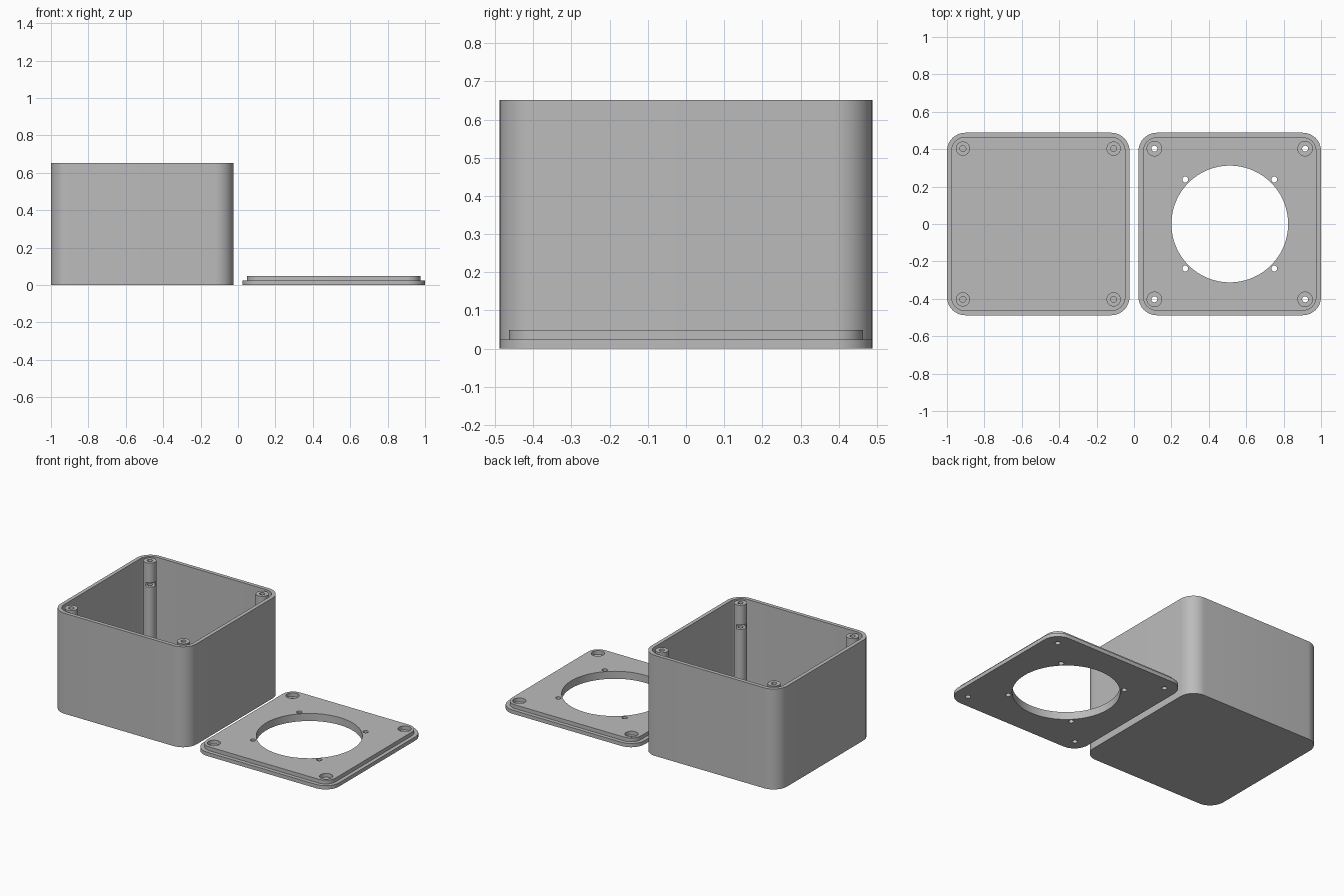
import bpy, bmesh, math
from mathutils import Matrix, Vector

if "Cube" in bpy.data.objects:
    bpy.data.objects.remove(bpy.data.objects["Cube"], do_unlink=True)

HALF, HEIGHT, WALL, RADIUS = 0.488, 0.652, 0.0245, 0.098
BOX_X, LID_X = -0.512, 0.512
POST, POST_R, SCREW_R = 0.403, 0.038, 0.016
CORNERS = [(sx, sy) for sx in (-1, 1) for sy in (-1, 1)]

grey = bpy.data.materials.new("plain grey")
grey.use_nodes = True
grey.diffuse_color = (0.5, 0.5, 0.5, 1)
grey.node_tree.nodes["Principled BSDF"].inputs["Base Color"].default_value = (0.5, 0.5, 0.5, 1)


def rounded_square(half, radius, steps=12):
    """Outline of a square with rounded corners."""
    pts = []
    for k, (sx, sy) in enumerate([(1, 1), (-1, 1), (-1, -1), (1, -1)]):
        for i in range(steps + 1):
            a = math.pi / 2 * (k + i / steps)
            pts.append((sx * (half - radius) + radius * math.cos(a),
                        sy * (half - radius) + radius * math.sin(a)))
    return pts


def circle(radius, x=0, y=0, sides=32):
    return [(x + radius * math.cos(2 * math.pi * i / sides),
             y + radius * math.sin(2 * math.pi * i / sides)) for i in range(sides)]


def prism(bm, outline, z0, z1):
    """Extrude an outline from z0 to z1."""
    low = bm.faces.new([bm.verts.new((x, y, z0)) for x, y in outline])
    top = bmesh.ops.extrude_face_region(bm, geom=[low])
    verts = [g for g in top["geom"] if isinstance(g, bmesh.types.BMVert)]
    bmesh.ops.translate(bm, verts=verts, vec=(0, 0, z1 - z0))


def make(name, bm, x):
    bmesh.ops.recalc_face_normals(bm, faces=bm.faces)
    mesh = bpy.data.meshes.new(name)
    bm.to_mesh(mesh)
    bm.free()
    ob = bpy.data.objects.new(name, mesh)
    ob.location.x = x
    bpy.context.collection.objects.link(ob)
    mesh.materials.append(grey)
    return ob


def combine(ob, other, operation):
    """Apply a boolean and drop the helper."""
    mod = ob.modifiers.new(operation, 'BOOLEAN')
    mod.operation, mod.object, mod.solver = operation, other, 'EXACT'
    bpy.context.view_layer.objects.active = ob
    bpy.ops.object.modifier_apply(modifier=mod.name)
    bpy.data.objects.remove(other, do_unlink=True)


def smooth(ob):
    bpy.ops.object.select_all(action='DESELECT')
    ob.select_set(True)
    bpy.context.view_layer.objects.active = ob
    bpy.ops.object.shade_smooth_by_angle(angle=math.radians(30))


# Open box with rounded corners
bm = bmesh.new()
prism(bm, rounded_square(HALF, RADIUS), 0, HEIGHT)
box = make("box_shell", bm, BOX_X)
bm = bmesh.new()
prism(bm, rounded_square(HALF - WALL, RADIUS - WALL), WALL, HEIGHT + 0.1)
combine(box, make("cavity_cutter", bm, BOX_X), 'DIFFERENCE')
smooth(box)

# Screw posts in the corners, with screw holes and nut slots facing inward
bm = bmesh.new()
for sx, sy in CORNERS:
    prism(bm, circle(POST_R, sx * POST, sy * POST), WALL, HEIGHT)
posts = make("screw_posts", bm, BOX_X)
bm = bmesh.new()
for sx, sy in CORNERS:
    prism(bm, circle(SCREW_R, sx * POST, sy * POST), 0.42, HEIGHT + 0.1)
combine(posts, make("screw_cutter", bm, BOX_X), 'DIFFERENCE')
bm = bmesh.new()
for sx, sy in CORNERS:
    inward = Vector((-sx, -sy, 0)).normalized()
    place = (Matrix.Translation(Vector((sx * POST, sy * POST, 0.51)) + inward * 0.03)
             @ Matrix.Rotation(math.atan2(-sy, -sx), 4, 'Z')
             @ Matrix.Diagonal((0.1, 0.056, 0.028, 1)))
    bmesh.ops.create_cube(bm, size=1, matrix=place)
combine(posts, make("nut_slot_cutter", bm, BOX_X), 'DIFFERENCE')
smooth(posts)

# Lid: plate with a raised lip
bm = bmesh.new()
prism(bm, rounded_square(HALF, RADIUS), 0, WALL)
lid = make("lid", bm, LID_X)
bm = bmesh.new()
prism(bm, rounded_square(HALF - WALL, RADIUS - WALL), WALL / 2, 2 * WALL)
combine(lid, make("lip", bm, LID_X), 'UNION')

# Large opening, fixing holes around it, and corner screw holes
bm = bmesh.new()
prism(bm, circle(0.312, sides=96), -0.1, 0.2)
for sx, sy in CORNERS:
    for offset in (0.238, POST):
        prism(bm, circle(SCREW_R, sx * offset, sy * offset), -0.1, 0.2)
combine(lid, make("hole_cutter", bm, LID_X), 'DIFFERENCE')

# Recesses that receive the posts
bm = bmesh.new()
for sx, sy in CORNERS:
    prism(bm, circle(POST_R + 0.001, sx * POST, sy * POST), WALL, 0.2)
combine(lid, make("recess_cutter", bm, LID_X), 'DIFFERENCE')
smooth(lid)
